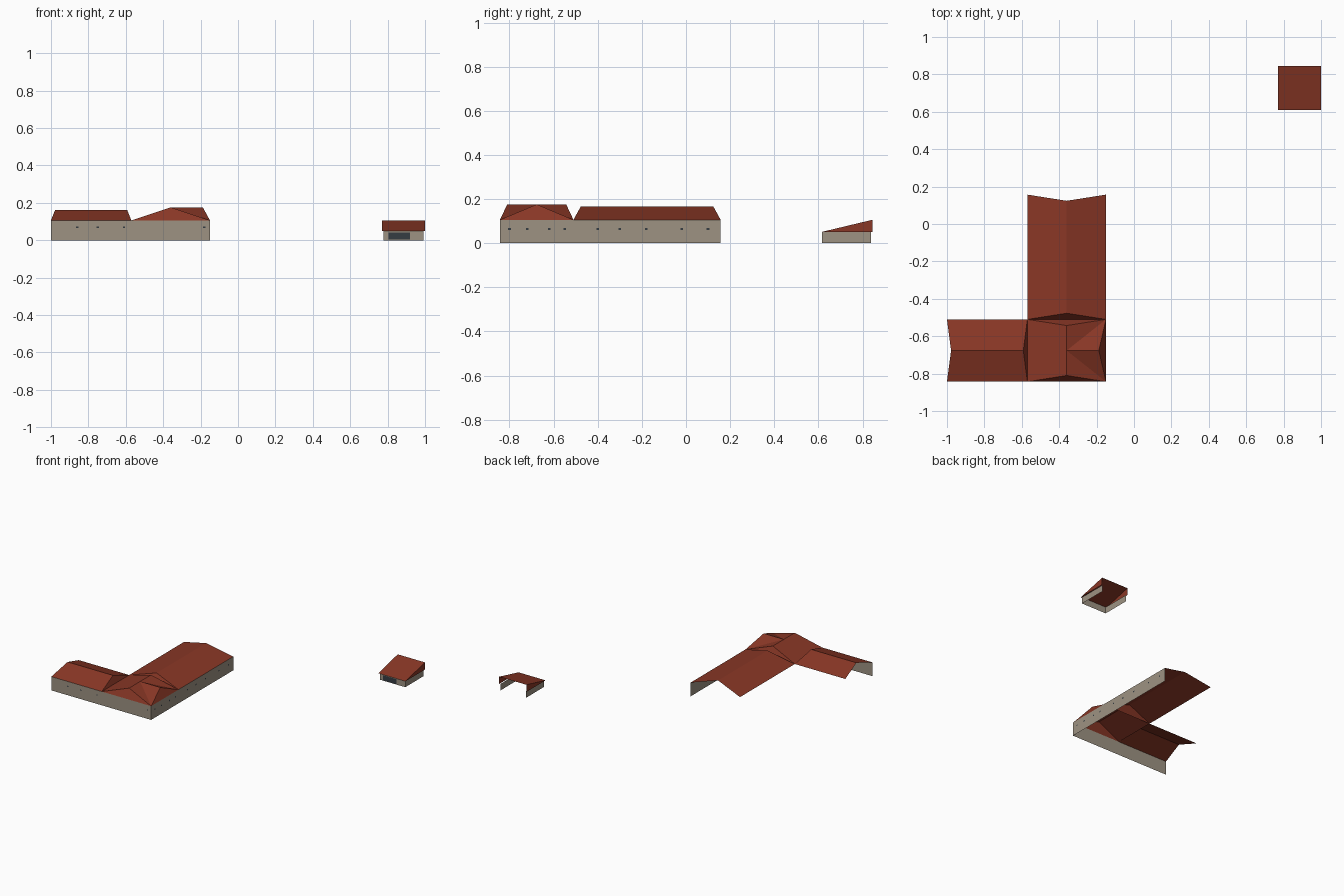
import bpy

if "Cube" in bpy.data.objects:
    bpy.data.objects.remove(bpy.data.objects["Cube"])


def material(name, color):
    m = bpy.data.materials.new(name)
    m.diffuse_color = (*color, 1)
    m.use_nodes = True
    m.node_tree.nodes["Principled BSDF"].inputs["Base Color"].default_value = m.diffuse_color
    return m


ROOF = material("red_roof", (0.25, 0.038, 0.019))
WALL = material("stone_wall", (0.34, 0.29, 0.225))
DARK = material("dark_glass", (0.035, 0.045, 0.055))


def surface(name, verts, faces, mat):
    me = bpy.data.meshes.new(name)
    me.from_pydata(verts, [], faces)
    me.materials.append(mat)
    ob = bpy.data.objects.new(name, me)
    bpy.context.collection.objects.link(ob)
    return ob


def panel(name, a, b, z0, z1, mat):
    """Upright sheet between two plan points."""
    return surface(name, [(*a, z0), (*b, z0), (*b, z1), (*a, z1)], [(0, 1, 2, 3)], mat)


# Plan lines shared by the L-shaped building
X0, X1, X2 = -1.0, -0.57, -0.15
Y0, Y1, Y2 = -0.843, -0.51, 0.157
XM, YM = (X1 + X2) / 2, (Y0 + Y1) / 2
EAVE = 0.106

# Outer walls (courtyard sides and far ends are open)
panel("west_wing_wall", (X0, Y0), (X1, Y0), 0, EAVE, WALL)
panel("corner_wall_front_left", (X1, Y0), (XM, Y0), 0, EAVE, WALL)
panel("corner_wall_front_right", (XM, Y0), (X2, Y0), 0, EAVE, WALL)
panel("corner_wall_side_front", (X2, Y0), (X2, YM), 0, EAVE, WALL)
panel("corner_wall_side_back", (X2, YM), (X2, Y1), 0, EAVE, WALL)
panel("long_wing_wall", (X2, Y1), (X2, Y2), 0, EAVE, WALL)

# West wing roof: open outer end, hipped inner end
surface("west_wing_roof",
        [(X0, Y0, EAVE), (X1, Y0, EAVE), (X1, Y1, EAVE), (X0, Y1, EAVE),
         (X0 + 0.022, YM, 0.161), (X1 - 0.022, YM, 0.161)],
        [(0, 1, 5, 4), (2, 3, 4, 5), (1, 2, 5)], ROOF)

# Long wing roof: open back end, hipped inner end
surface("long_wing_roof",
        [(X1, Y1, EAVE), (X2, Y1, EAVE), (X2, Y2, EAVE), (X1, Y2, EAVE),
         (XM, Y1 + 0.033, 0.166), (XM, Y2 - 0.033, 0.166)],
        [(1, 2, 5, 4), (3, 0, 4, 5), (0, 1, 4)], ROOF)

# Corner roof: main ridge along y with a cross ridge towards the right
RIDGE = 0.176
surface("corner_roof",
        [(X1, Y0, EAVE), (X2, Y0, EAVE), (X2, Y1, EAVE), (X1, Y1, EAVE),
         (XM, Y0 + 0.033, RIDGE), (XM, Y1 - 0.033, RIDGE),
         (XM, YM, RIDGE), (X2 - 0.038, YM, RIDGE)],
        [(0, 1, 4), (2, 3, 5), (3, 0, 4, 6, 5),
         (1, 6, 4), (1, 7, 6), (2, 5, 6), (2, 6, 7), (1, 2, 7)], ROOF)

# Shed walls (back is open)
A, B, C, D = 0.777, 0.993, 0.617, 0.838
panel("shed_front_wall", (A, C), (B, C), 0, 0.05, WALL)
panel("shed_right_wall", (B, C), (B, D), 0, 0.05, WALL)
panel("shed_left_wall", (A, D), (A, C), 0, 0.05, WALL)
panel("shed_door", (0.805, C - 0.002), (0.92, C - 0.002), 0.004, 0.042, DARK)

# Shed single-pitch roof with side triangles
L, R, F, K = 0.769, 1.0, 0.61, 0.845
surface("shed_roof",
        [(L, F, 0.05), (R, F, 0.05), (R, K, 0.106), (L, K, 0.106),
         (R, K, 0.05), (L, K, 0.05)],
        [(0, 1, 2, 3), (1, 4, 2), (0, 3, 5)], ROOF)

# Tiny windows just proud of the outer walls
for i, y in enumerate([-0.8, -0.72, -0.62, -0.55, -0.4, -0.3, -0.18, -0.02, 0.1]):
    panel(f"side_window_{i}", (X2 + 0.001, y - 0.006), (X2 + 0.001, y + 0.006), 0.06, 0.07, DARK)
for i, x in enumerate([-0.86, -0.75, -0.61, -0.18]):
    panel(f"front_window_{i}", (x - 0.006, Y0 - 0.001), (x + 0.006, Y0 - 0.001), 0.065, 0.073, DARK)
